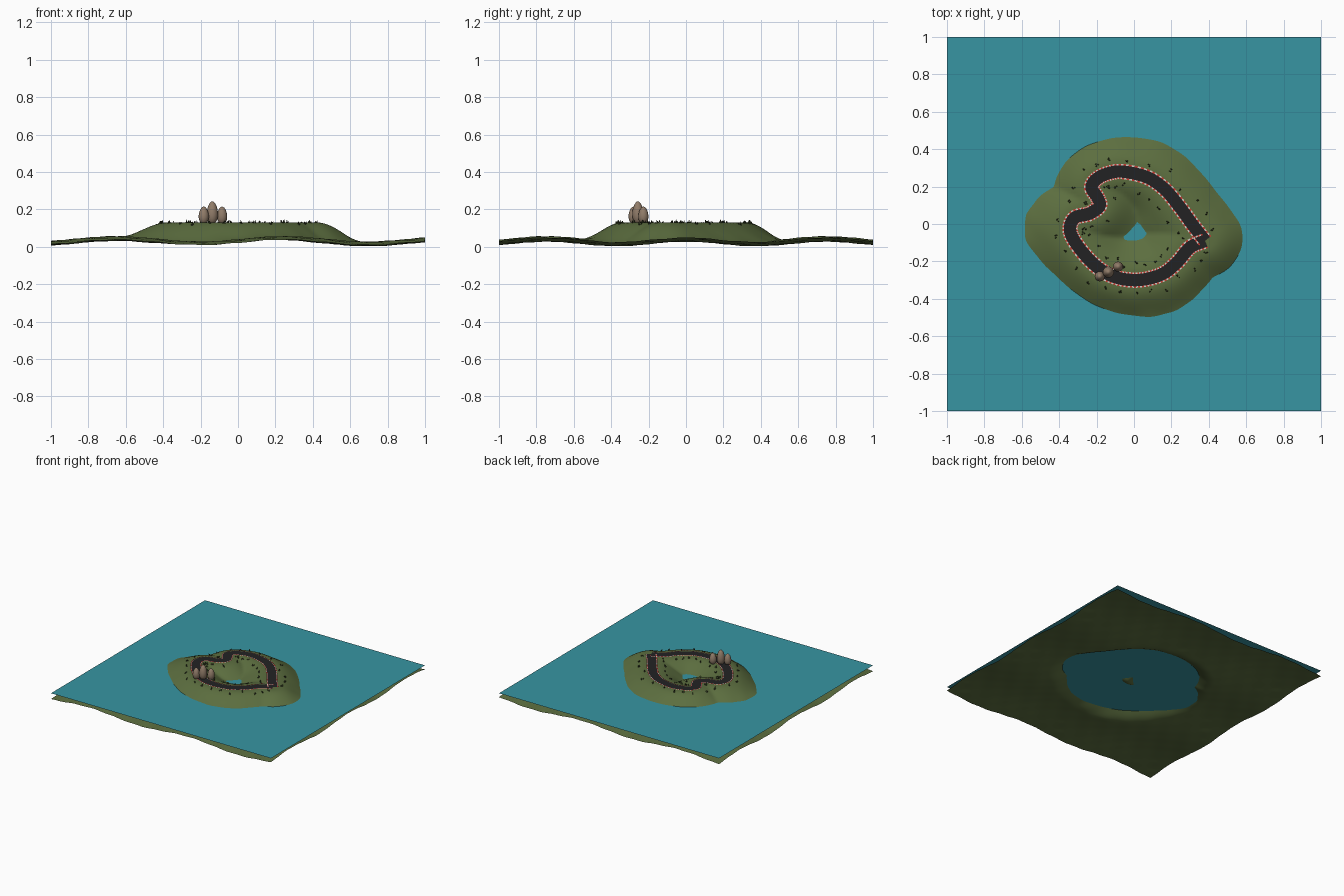
import bpy, bmesh, math, random
from mathutils import Vector, Matrix, kdtree

if "Cube" in bpy.data.objects:
    bpy.data.objects.remove(bpy.data.objects["Cube"])

random.seed(4)
TOP, WATER = 0.13, 0.062      # plateau height, water level


def mat(name, rgb):
    m = bpy.data.materials.new(name)
    m.diffuse_color = (*rgb, 1)
    m.use_nodes = True
    m.node_tree.nodes["Principled BSDF"].inputs["Base Color"].default_value = m.diffuse_color
    return m


GRASS = mat("grass green", (0.107, 0.156, 0.050))
SEA = mat("water teal", (0.038, 0.30, 0.36))
ROAD = mat("asphalt", (0.016, 0.016, 0.017))
RED = mat("kerb red", (0.60, 0.04, 0.03))
WHITE = mat("kerb white", (0.65, 0.60, 0.54))
ROCK = mat("rock brown", (0.28, 0.20, 0.14))
TUFT = mat("dark tuft green", (0.035, 0.045, 0.018))


def finish(name, bm, mats, smooth=False):
    me = bpy.data.meshes.new(name)
    bm.to_mesh(me)
    bm.free()
    for m in mats:
        me.materials.append(m)
    for p in me.polygons:
        p.use_smooth = smooth
    ob = bpy.data.objects.new(name, me)
    bpy.context.collection.objects.link(ob)
    return ob


# track centre line, open at the sharp start/finish corner
PTS = [(.38, -.09), (.31, 0), (.245, .09), (.165, .185), (.07, .25), (-.06, .28),
       (-.14, .27), (-.2, .24), (-.227, .195), (-.195, .14), (-.185, .095),
       (-.24, .055), (-.315, .035), (-.342, -.02), (-.322, -.085), (-.25, -.18),
       (-.17, -.25), (-.09, -.287), (0, -.30), (.085, -.29), (.165, -.26),
       (.235, -.20), (.30, -.125), (.38, -.09)]
P = [Vector((x, y, 0)) for x, y in PTS]
P = [2 * P[0] - P[1]] + P + [2 * P[-1] - P[-2]]


def catmull(a, b, c, d, t):
    return 0.5 * (2 * b + (c - a) * t + (2 * a - 5 * b + 4 * c - d) * t * t
                  + (3 * b - a - 3 * c + d) * t ** 3)


STEPS = 9
path = [catmull(*P[i:i + 4], k / STEPS) for i in range(len(P) - 3) for k in range(STEPS)]
path.append(P[-2])
normals = []
for i in range(len(path)):
    t = (path[min(i + 1, len(path) - 1)] - path[max(i - 1, 0)]).normalized()
    normals.append(Vector((-t.y, t.x, 0)))

tree = kdtree.KDTree(len(path))
for i, p in enumerate(path):
    tree.insert(p, i)
tree.balance()


def ground(x, y):
    """Wavy sea bed blended up to a plateau around the track."""
    d = tree.find((x, y, 0))[2]
    base = (0.030 + 0.014 * math.cos(7 * (x + .65)) + 0.012 * math.cos(8.4 * (y - .75))
            + 0.002 * math.sin(34 * x + 9 * y) * math.cos(31 * y))
    t = min(max((d - 0.045) / 0.25, 0), 1)
    w = t * t * (3 - 2 * t)
    return TOP + (base - TOP) * w


# terrain sheet
bm = bmesh.new()
bmesh.ops.create_grid(bm, x_segments=120, y_segments=120, size=1)
for v in bm.verts:
    v.co.z = ground(v.co.x, v.co.y)
finish("terrain", bm, [GRASS], True)

# water sheet
bm = bmesh.new()
bmesh.ops.create_grid(bm, x_segments=1, y_segments=1, size=1)
for v in bm.verts:
    v.co.z = WATER
finish("water", bm, [SEA])


def ribbon(name, lo, hi, z, mats):
    """Flat strip along the track between two side offsets."""
    bm = bmesh.new()
    rows = [[bm.verts.new(p + n * o + Vector((0, 0, z))) for o in (lo, hi)]
            for p, n in zip(path, normals)]
    for i, (a, b) in enumerate(zip(rows, rows[1:])):
        f = bm.faces.new((a[0], b[0], b[1], a[1]))
        f.material_index = i % len(mats)
    finish(name, bm, mats)


ribbon("road", -.034, .034, TOP + .003, [ROAD])
ribbon("left_kerb", .033, .041, TOP + .005, [RED, WHITE])
ribbon("right_kerb", -.041, -.033, TOP + .005, [RED, WHITE])

# three upright egg-shaped rocks
for i, (x, y, r, top) in enumerate([(-.183, -.28, .027, .215), (-.137, -.257, .030, .243),
                                    (-.085, -.228, .027, .215)]):
    bm = bmesh.new()
    bmesh.ops.create_uvsphere(bm, u_segments=16, v_segments=12, radius=1)
    half = (top - .122) / 2
    for v in bm.verts:
        taper = 1 - 0.15 * v.co.z
        v.co = Vector((x + v.co.x * r * taper, y + v.co.y * r * taper,
                       .122 + half + v.co.z * half))
    finish(f"rock_{i + 1}", bm, [ROCK], True)

# grass tufts along both sides of the track
bm = bmesh.new()
for side in (-1, 1):
    for i in range(2, len(path) - 2, 7):
        c = path[i] + normals[i] * side * random.uniform(.06, .10)
        if tree.find(c)[2] < .055:
            continue
        for k in range(3):
            h = random.uniform(.010, .018)
            q = c + Vector((random.uniform(-.007, .007), random.uniform(-.007, .007), 0))
            q.z = ground(q.x, q.y) + h / 2 - .002
            m = Matrix.Translation(q) @ Matrix.Rotation(random.uniform(-.5, .5), 4, 'X') \
                @ Matrix.Rotation(random.uniform(-.5, .5), 4, 'Y')
            bmesh.ops.create_cone(bm, cap_ends=True, segments=4, radius1=.004,
                                  radius2=.001, depth=h, matrix=m)
finish("grass_tufts", bm, [TUFT])
